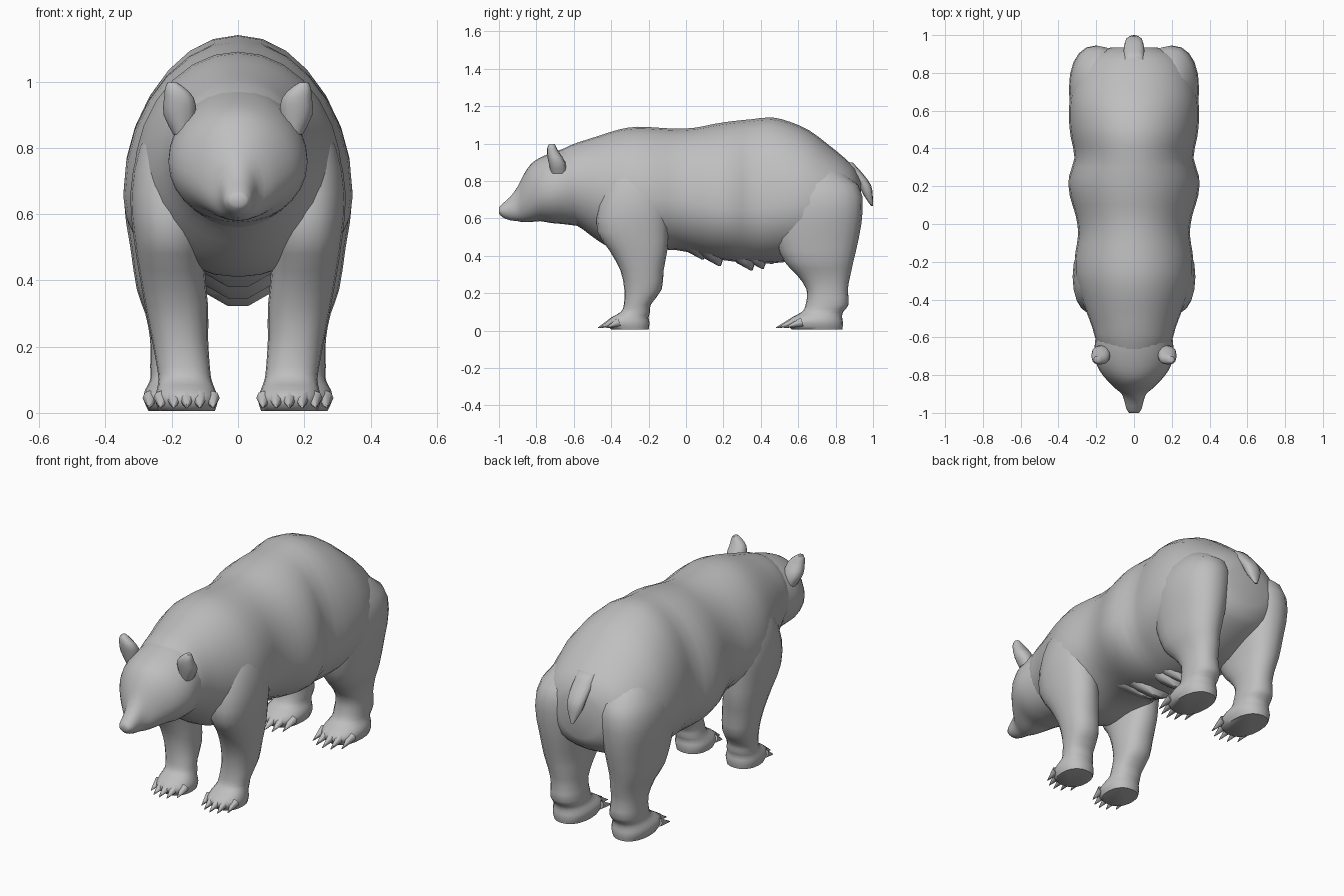
import bpy, bmesh, math
from mathutils import Vector

fur = bpy.data.materials.new("grey fur")
fur.diffuse_color = (0.52, 0.52, 0.52, 1)


def finish(name, bm, mirror=False):
    """Turn a bmesh into a smooth-shaded object, optionally mirrored over x."""
    bmesh.ops.recalc_face_normals(bm, faces=bm.faces)
    me = bpy.data.meshes.new(name)
    bm.to_mesh(me)
    bm.free()
    me.materials.append(fur)
    me.shade_smooth()
    me.set_sharp_from_angle(angle=math.radians(60))
    ob = bpy.data.objects.new(name, me)
    bpy.context.collection.objects.link(ob)
    if mirror:
        ob.modifiers.new("mirror", 'MIRROR').use_axis[0] = True
    return ob


def smooth_rows(rows, steps):
    """Catmull-Rom interpolation of the ring table."""
    out = []
    for i in range(len(rows) - 1):
        quad = zip(rows[max(i - 1, 0)], rows[i], rows[i + 1],
                   rows[min(i + 2, len(rows) - 1)])
        quad = list(quad)
        for s in range(steps):
            t = s / steps
            out.append([0.5 * (2 * b + (c - a) * t + (2 * a - 5 * b + 4 * c - d) * t * t
                               + (3 * b - a - 3 * c + d) * t ** 3) for a, b, c, d in quad])
    out.append(list(rows[-1]))
    return out


def skin(bm, rings):
    """Bridge a list of point rings and cap both ends."""
    loops = [[bm.verts.new(p) for p in ring] for ring in rings]
    n = len(loops[0])
    for a, b in zip(loops, loops[1:]):
        for i in range(n):
            j = (i + 1) % n
            bm.faces.new((a[i], a[j], b[j], b[i]))
    bm.faces.new(loops[0])
    bm.faces.new(loops[-1])


def angles(n):
    return [2 * math.pi * i / n for i in range(n)]


def spow(v, p):
    return math.copysign(abs(v) ** p, v)


def body_loft(name, rows):
    """Rows along y: (y, top z, widest z, bottom z, half width)."""
    bm = bmesh.new()
    skin(bm, [[(w * math.cos(a), y, mid + math.sin(a) * ((top - mid) if math.sin(a) > 0 else (mid - bot)))
               for a in angles(28)] for y, top, mid, bot, w in smooth_rows(rows, 2)])
    return finish(name, bm)


def limb_rings(rows, n=20, steps=2, p=0.88):
    """Rows along z: (z, centre x, centre y, x radius, y radius)."""
    return [[(x + rx * spow(math.cos(a), p), y + ry * spow(math.sin(a), p), z) for a in angles(n)]
            for z, x, y, rx, ry in smooth_rows(rows, steps)]


def limb_loft(name, rows, mirror=True, **kw):
    bm = bmesh.new()
    skin(bm, limb_rings(rows, **kw))
    return finish(name, bm, mirror)


# Trunk from neck to rump
body_loft("body", [
    (-0.70, 0.95, 0.76, 0.60, 0.16), (-0.62, 0.99, 0.78, 0.58, 0.20),
    (-0.55, 1.015, 0.77, 0.54, 0.22), (-0.47, 1.04, 0.75, 0.48, 0.25),
    (-0.36, 1.075, 0.72, 0.42, 0.29), (-0.26, 1.09, 0.70, 0.41, 0.315),
    (-0.15, 1.085, 0.70, 0.43, 0.31), (-0.05, 1.08, 0.70, 0.43, 0.295),
    (0.05, 1.085, 0.68, 0.41, 0.31), (0.15, 1.105, 0.66, 0.385, 0.34),
    (0.25, 1.12, 0.65, 0.37, 0.345), (0.35, 1.13, 0.65, 0.36, 0.315),
    (0.46, 1.14, 0.66, 0.36, 0.335), (0.56, 1.115, 0.67, 0.37, 0.345),
    (0.66, 1.07, 0.68, 0.38, 0.34), (0.76, 0.995, 0.68, 0.42, 0.315),
    (0.84, 0.93, 0.68, 0.46, 0.28), (0.90, 0.87, 0.68, 0.50, 0.22),
    (0.935, 0.80, 0.68, 0.56, 0.12)])

# Head with tapering muzzle
body_loft("head", [
    (-1.0, 0.66, 0.642, 0.625, 0.025), (-0.98, 0.68, 0.64, 0.605, 0.04),
    (-0.94, 0.715, 0.65, 0.59, 0.05), (-0.90, 0.77, 0.66, 0.585, 0.065),
    (-0.87, 0.83, 0.69, 0.58, 0.10), (-0.83, 0.89, 0.72, 0.58, 0.14),
    (-0.78, 0.925, 0.74, 0.585, 0.18), (-0.72, 0.95, 0.75, 0.575, 0.205),
    (-0.66, 0.97, 0.76, 0.57, 0.21), (-0.58, 0.99, 0.77, 0.56, 0.20)])

# Ears
limb_loft("ears", [
    (0.84, 0.165, -0.68, 0.03, 0.04), (0.90, 0.175, -0.69, 0.05, 0.045),
    (0.95, 0.178, -0.71, 0.045, 0.034), (0.98, 0.19, -0.717, 0.03, 0.024),
    (0.997, 0.198, -0.717, 0.014, 0.016)], n=12)

# Tail
limb_loft("tail", [
    (0.90, 0, 0.86, 0.05, 0.03), (0.84, 0, 0.91, 0.055, 0.035),
    (0.78, 0, 0.955, 0.05, 0.033), (0.73, 0, 0.972, 0.04, 0.026),
    (0.665, 0, 0.995, 0.008, 0.005)], mirror=False, n=12)

# Legs with paws
front = [
    (0.005, 0.155, -0.30, 0.085, 0.10), (0.04, 0.155, -0.31, 0.095, 0.115),
    (0.07, 0.157, -0.30, 0.088, 0.10), (0.10, 0.16, -0.27, 0.08, 0.078),
    (0.14, 0.165, -0.26, 0.08, 0.072), (0.22, 0.175, -0.23, 0.085, 0.10),
    (0.32, 0.185, -0.235, 0.095, 0.115), (0.43, 0.20, -0.255, 0.10, 0.155),
    (0.53, 0.205, -0.285, 0.11, 0.19), (0.66, 0.205, -0.28, 0.12, 0.19),
    (0.80, 0.19, -0.27, 0.11, 0.16), (0.92, 0.16, -0.26, 0.08, 0.10)]
hind = [
    (0.005, 0.18, 0.70, 0.09, 0.135), (0.04, 0.18, 0.69, 0.105, 0.15),
    (0.07, 0.18, 0.70, 0.10, 0.135), (0.10, 0.18, 0.73, 0.085, 0.11),
    (0.14, 0.18, 0.755, 0.085, 0.115), (0.22, 0.185, 0.755, 0.08, 0.11),
    (0.30, 0.19, 0.735, 0.09, 0.145), (0.37, 0.20, 0.71, 0.105, 0.185),
    (0.50, 0.20, 0.70, 0.125, 0.225), (0.65, 0.20, 0.71, 0.145, 0.235),
    (0.78, 0.185, 0.70, 0.135, 0.22), (0.90, 0.15, 0.66, 0.08, 0.10)]
limb_loft("front_legs", front)
limb_loft("hind_legs", hind)

# Five toes with claws on each paw
for name, rows, tip_y in (("front_claws", front, -0.47), ("hind_claws", hind, 0.48)):
    _, x, y, rx, ry = rows[1]
    bm = bmesh.new()
    for t in (-0.8, -0.4, 0, 0.4, 0.8):
        start = Vector((x + t * rx, y - ry * (1 - abs(t) ** 2.3) ** 0.45 + 0.03, 0.045))
        tip = Vector((x + t * rx * 1.05, tip_y + 0.07 * t * t, 0.015))
        d = tip - start
        mat = d.to_track_quat('Z', 'Y').to_matrix().to_4x4()
        mat.translation = (start + tip) / 2
        bmesh.ops.create_cone(bm, cap_ends=True, segments=8, radius1=0.024, radius2=0.002,
                              depth=d.length, matrix=mat)
    finish(name, bm, True)

# Shaggy fur tufts under the belly
bm = bmesh.new()
for y, z in ((0.09, 0.38), (0.18, 0.345), (0.35, 0.322), (0.41, 0.33), (0.46, 0.355)):
    skin(bm, limb_rings([(0.46, 0, y - 0.07, 0.15, 0.10), (z + 0.04, 0, y - 0.03, 0.10, 0.05),
                         (z, 0, y, 0.03, 0.006)], n=12, steps=1))
finish("belly_fur", bm)
